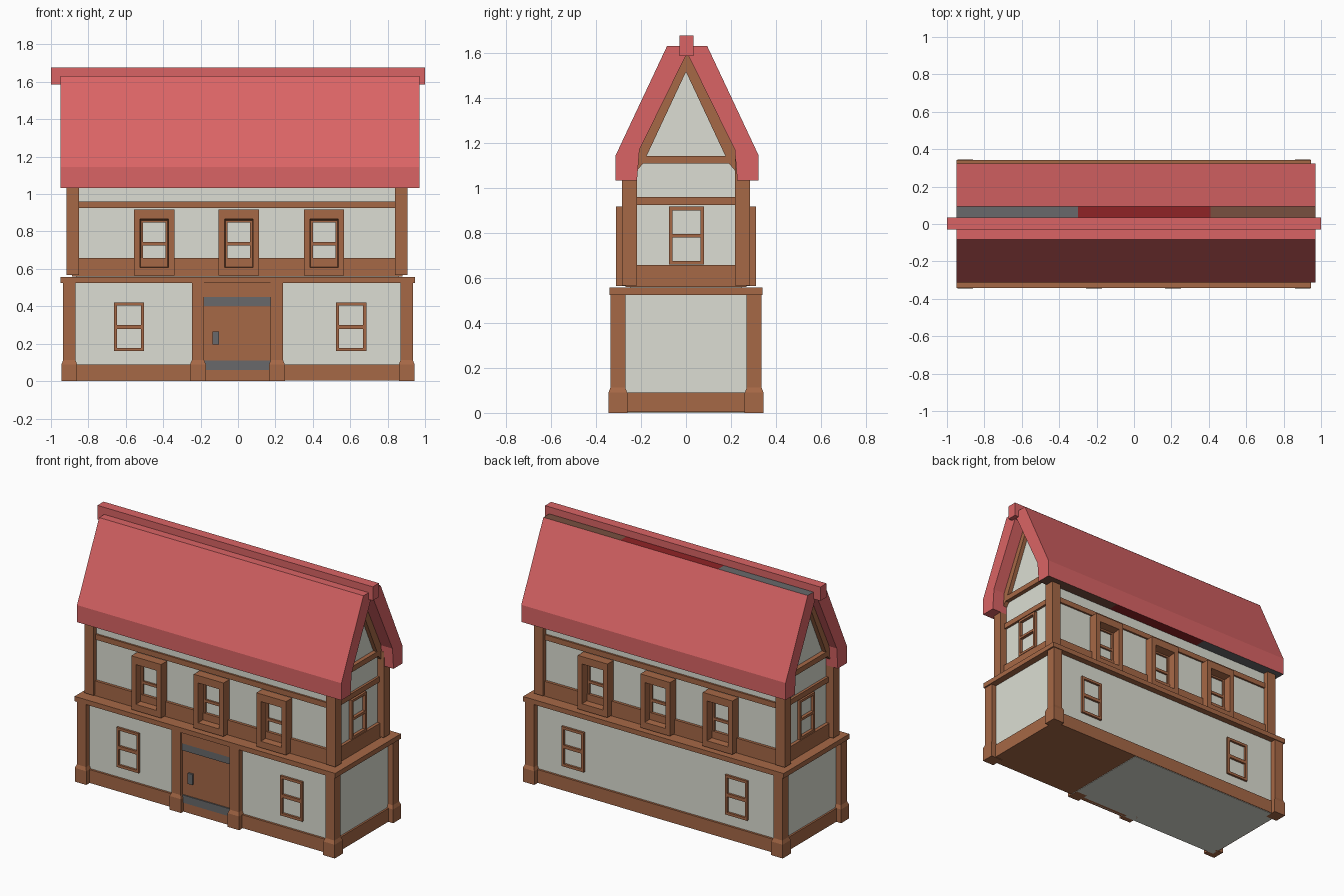
import bpy, bmesh
from mathutils import Vector

if "Cube" in bpy.data.objects:
    bpy.data.objects.remove(bpy.data.objects["Cube"])


def material(name, hexcol):
    m = bpy.data.materials.new(name)
    lin = [(c / 12.92 if c <= 0.04045 else ((c + 0.055) / 1.055) ** 2.4)
           for c in (int(hexcol[i:i + 2], 16) / 255 for i in (0, 2, 4))]
    m.diffuse_color = (*lin, 1)
    m.use_nodes = True
    m.node_tree.nodes["Principled BSDF"].inputs["Base Color"].default_value = m.diffuse_color
    return m


WALL = material("plaster", "DCDED3")
WOOD = material("timber", "A66846")
ROOF = material("red_tile", "DA6465")
METAL = material("grey_metal", "68696B")
DARK = material("dark_red", "902326")
UMBER = material("umber", "785040")


def finish(name, bm, *mats):
    bmesh.ops.recalc_face_normals(bm, faces=bm.faces)
    me = bpy.data.meshes.new(name)
    bm.to_mesh(me)
    bm.free()
    for m in mats:
        me.materials.append(m)
    ob = bpy.data.objects.new(name, me)
    bpy.context.collection.objects.link(ob)
    return ob


def loft(bm, rings, closed=False):
    """Bridge rings of points; cap the ends, or join last ring to first."""
    vs = [[bm.verts.new(p) for p in r] for r in rings]
    n = len(vs[0])
    pairs = list(zip(vs, vs[1:])) + ([(vs[-1], vs[0])] if closed else [])
    for a, b in pairs:
        for i in range(n):
            bm.faces.new((a[i], a[(i + 1) % n], b[(i + 1) % n], b[i]))
    if not closed:
        bm.faces.new(vs[0])
        bm.faces.new(vs[-1])


def rect(cx, cy, hx, hy, z):
    return [(cx - hx, cy - hy, z), (cx + hx, cy - hy, z), (cx + hx, cy + hy, z), (cx - hx, cy + hy, z)]


def box(bm, a, b):
    c = (Vector(a) + Vector(b)) / 2
    h = [abs(p - q) / 2 for p, q in zip(a, b)]
    loft(bm, [rect(c.x, c.y, h[0], h[1], c.z - h[2]), rect(c.x, c.y, h[0], h[1], c.z + h[2])])


def prism(bm, yz, x0, x1):
    loft(bm, [[(x, y, z) for y, z in yz] for x in (x0, x1)])


def block(name, mat, *pairs):
    bm = bmesh.new()
    for a, b in pairs:
        box(bm, a, b)
    return finish(name, bm, mat)


# side mappings: (along wall, outward distance, height) -> world
SIDES = {
    "front": lambda u, d, z: (u, -d, z),
    "back": lambda u, d, z: (u, d, z),
    "right": lambda u, d, z: (d, u, z),
    "left": lambda u, d, z: (-d, u, z),
}


def sash(name, side, u, w, z0, z1, d0, d1, t, bar):
    """Two-pane window frame: rim plus a middle bar."""
    f, zm, bm = SIDES[side], (z0 + z1) / 2, bmesh.new()
    outer = [(u - w, z0), (u + w, z0), (u + w, z1), (u - w, z1)]
    inner = [(u - w + t, z0 + t), (u + w - t, z0 + t), (u + w - t, z1 - t), (u - w + t, z1 - t)]
    loft(bm, [[f(p, d, q) for p, q in r] for r, d in
              ((outer, d0), (outer, d1), (inner, d1), (inner, d0))], closed=True)
    box(bm, f(u - w + t, d0, zm - bar), f(u + w - t, d1, zm + bar))
    finish(name, bm, WOOD)


def window_box(name, side, u):
    """Deep projecting casing with a tapered reveal."""
    f, bm = SIDES[side], bmesh.new()

    def r(w, z0, z1, d):
        return [f(u + a, d, z) for a, z in ((-w, z0), (w, z0), (w, z1), (-w, z1))]
    loft(bm, [r(.108, .565, .917, .24), r(.108, .565, .917, .312),
              r(.076, .607, .868, .312), r(.070, .613, .855, .24)], closed=True)
    finish(name, bm, WOOD)


# walls
block("lower_wall", WALL, ((-.9, -.3, .01), (.9, .3, .54)))
bm = bmesh.new()
prism(bm, [(-.25, .55), (.25, .55), (.25, 1.08), (0, 1.58), (-.25, 1.08)], -.865, .86)
finish("upper_wall", bm, WALL)

# horizontal timbers and floor
block("base_beam", WOOD, ((-.912, -.314, .003), (.912, .314, .09)))
block("floor_panel", WALL, ((-.905, -.31, 0), (.25, .31, .005)))
block("ledge", WOOD, ((-.948, -.341, .525), (.945, .341, .557)))
block("upper_sill_beam", WOOD, ((-.887, -.268, .56), (.88, .268, .657)))
block("upper_rail", WOOD, ((-.882, -.262, .925), (.875, .262, .96)))

# lower posts with flared feet: four corners and two beside the door
spots = [(sx * .902, sy * .303) for sx in (-1, 1) for sy in (-1, 1)] + [(-.214, -.303), (.208, -.303)]
bm = bmesh.new()
for x, y in spots:
    loft(bm, [rect(x, y, .042, .042, 0), rect(x, y, .042, .042, .09),
              rect(x, y, .033, .033, .112), rect(x, y, .033, .033, .53)])
finish("lower_posts", bm, WOOD)

# upper corner posts
block("upper_posts", WOOD, *[((x - .033, s * .218, .567), (x + .033, s * .285, 1.13))
                             for x in (-.884, .873) for s in (-1, 1)])

# gable rafters, tie beams and small corner braces
bm = bmesh.new()
for x0, x1 in ((-.895, -.86), (.855, .887)):
    for s in (-1, 1):
        prism(bm, [(0, 1.517), (s * .175, 1.143), (s * .245, 1.143), (0, 1.61)], x0, x1)
        prism(bm, [(s * .19, 1.11), (s * .22, 1.11), (s * .22, 1.075)], x0, x1)
    box(bm, (x0, -.24, 1.108), (x1, .24, 1.143))
finish("gable_frames", bm, WOOD)

# roof shell; back strips along the crown and soffit have three colours
bm = bmesh.new()
half = [(.318, 1.033), (.318, 1.145), (.089, 1.632)]
inner = [(0, 1.6), (.212, 1.17), (.223, 1.033)]
for s in (-1, 1):
    prism(bm, [(.005 + s * y, z) for y, z in half + [(0, 1.632)] + inner], -.95, .97)
for cut in (-.3, .41):
    bmesh.ops.bisect_plane(bm, geom=bm.verts[:] + bm.edges[:] + bm.faces[:],
                           plane_co=(cut, 0, 0), plane_no=(1, 0, 0))
bmesh.ops.recalc_face_normals(bm, faces=bm.faces)
for f in bm.faces:
    c = f.calc_center_median()
    if c.y > .01 and abs(f.normal.z) > .95:
        f.material_index = 1 if c.x < -.3 else 2 if c.x < .41 else 3
finish("roof", bm, ROOF, METAL, DARK, UMBER)
block("ridge_cap", ROOF, ((-1, -.03, 1.587), (1, .034, 1.678)))

# windows
for side in ("front", "back"):
    for i, u in enumerate((-.448, .005, .46)):
        window_box(f"{side}_window_box_{i + 1}", side, u)
        sash(f"{side}_upper_sash_{i + 1}", side, u, .072, .61, .86, .245, .262, .012, .009)
    for i, u in enumerate((-.583, .605)):
        sash(f"{side}_lower_window_{i + 1}", side, u, .081, .16, .42, .295, .314, .017, .011)
for side, d in (("right", .855), ("left", .86)):
    sash(f"{side}_gable_window", side, .002, .078, .66, .917, d, d + .025, .016, .008)

# door
block("door", WOOD, ((-.19, -.316, 0), (.185, -.29, .45)))
block("door_header", WOOD, ((-.185, -.328, .45), (.18, -.29, .53)))
block("door_sill", WOOD, ((-.185, -.32, 0), (.18, -.29, .06)))
block("door_straps", METAL, *[((-.182, -.324, z), (.178, -.3, z + .05)) for z in (.06, .402)])
block("door_handle", METAL, ((-.136, -.328, .195), (-.102, -.3, .265)))
